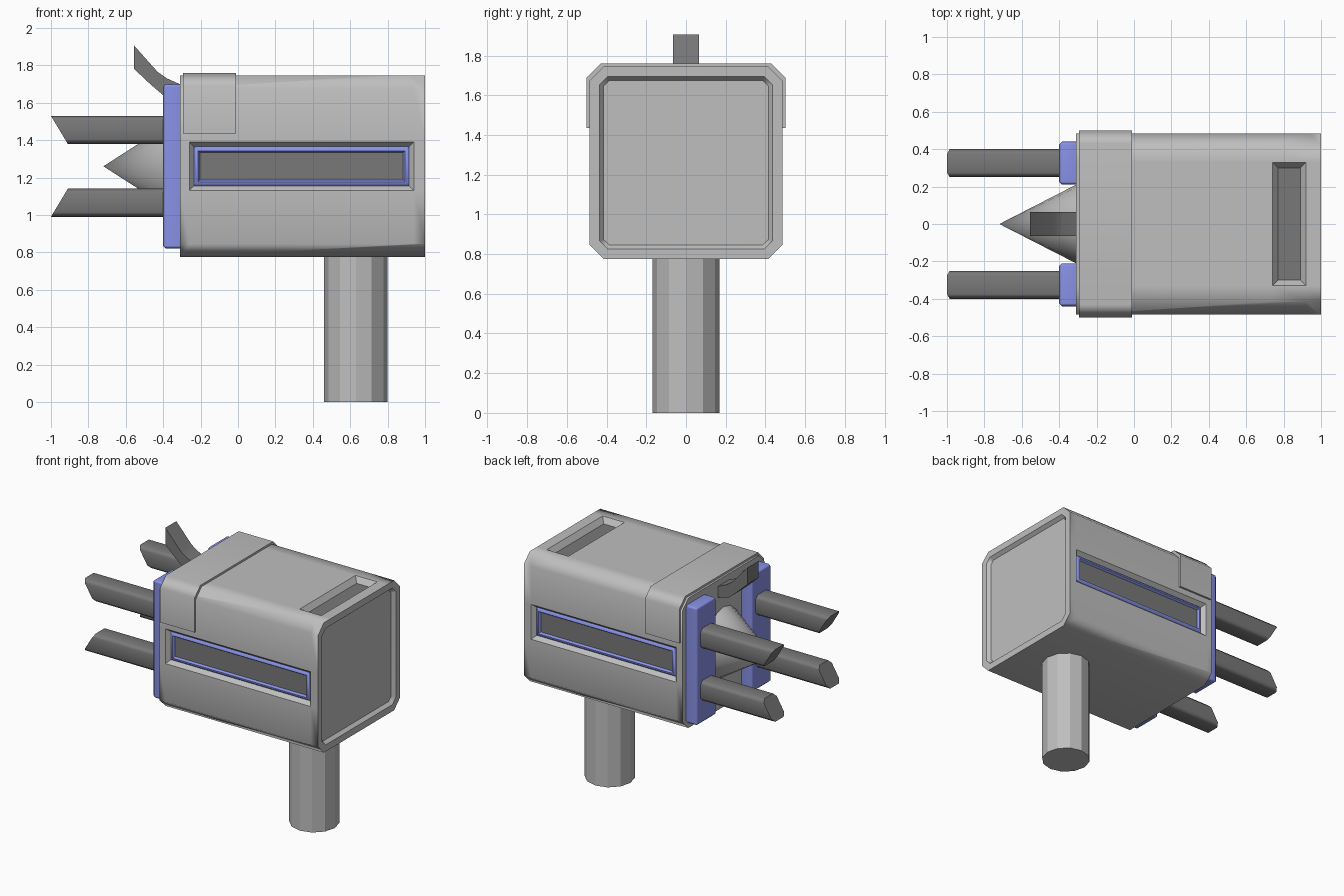
import bpy, bmesh, math
from mathutils import Vector, Matrix

cube = bpy.data.objects.get("Cube")
if cube:
    bpy.data.objects.remove(cube, do_unlink=True)


def material(name, rgb):
    m = bpy.data.materials.new(name)
    m.use_nodes = True
    m.diffuse_color = (*rgb, 1)
    m.node_tree.nodes["Principled BSDF"].inputs["Base Color"].default_value = (*rgb, 1)
    return m


GREY = material("light grey", (0.52, 0.52, 0.52))
DARK = material("dark grey", (0.19, 0.19, 0.19))
BLUE = material("periwinkle blue", (0.25, 0.29, 0.80))


def finish(name, bm, mats, smooth=True):
    bmesh.ops.recalc_face_normals(bm, faces=bm.faces)
    mesh = bpy.data.meshes.new(name)
    bm.to_mesh(mesh)
    bm.free()
    for m in mats:
        mesh.materials.append(m)
    ob = bpy.data.objects.new(name, mesh)
    bpy.context.collection.objects.link(ob)
    if smooth:
        bpy.ops.object.select_all(action="DESELECT")
        ob.select_set(True)
        bpy.context.view_layer.objects.active = ob
        bpy.ops.object.shade_smooth_by_angle(angle=math.radians(46))
        mod = ob.modifiers.new("flat_face_normals", "WEIGHTED_NORMAL")
        mod.keep_sharp = True
    return ob


def prism(profile, axis, start, end):
    """Extrude a 2D profile (other horizontal axis, z) along x or y."""
    bm = bmesh.new()
    rings = []
    for d in (start, end):
        rings.append([bm.verts.new((d, u, z) if axis == "x" else (u, d, z))
                      for u, z in profile])
    a, b = rings
    n = len(profile)
    bm.faces.new(a)
    bm.faces.new(b[::-1])
    for i in range(n):
        j = (i + 1) % n
        bm.faces.new((a[i], b[i], b[j], a[j]))
    bmesh.ops.recalc_face_normals(bm, faces=bm.faces)
    return bm


def chamfered(u0, u1, z0, z1, c):
    return [(u0 + c, z0), (u1 - c, z0), (u1, z0 + c), (u1, z1 - c),
            (u1 - c, z1), (u0 + c, z1), (u0, z1 - c), (u0, z0 + c)]


def facing(bm, normal):
    bm.normal_update()
    return [f for f in bm.faces if f.normal.dot(normal) > 0.99]


def cut_patch(bm, normal, lo, hi):
    """Cut a rectangle into one flat side and return its face."""
    for axis in range(3):
        if abs(normal[axis]) > 0.5:
            continue
        direction = Vector((0, 0, 0))
        direction[axis] = 1
        for limit in (lo, hi):
            faces = facing(bm, normal)
            geom = (faces + list({e for f in faces for e in f.edges})
                    + list({v for f in faces for v in f.verts}))
            bmesh.ops.bisect_plane(bm, geom=geom, plane_co=limit, plane_no=direction)
    centre = (Vector(lo) + Vector(hi)) / 2
    plane = [i for i in range(3) if abs(normal[i]) < 0.5]
    return min(facing(bm, normal), key=lambda f: sum(
        (f.calc_center_median()[i] - centre[i]) ** 2 for i in plane))


def inset(bm, face, thickness, depth, ring_mat=0):
    bm.normal_update()
    ring = bmesh.ops.inset_individual(bm, faces=[face], thickness=thickness,
                                      depth=depth, use_even_offset=True)["faces"]
    for f in ring:
        if f is not face:
            f.material_index = ring_mat


# Main housing, with rimmed end panel
bm = prism(chamfered(-0.485, 0.485, 0.775, 1.745, 0.07), "x", -0.31, 1.0)
end = facing(bm, Vector((1, 0, 0)))[0]
inset(bm, end, 0.05, 0)
inset(bm, end, 0.02, -0.025)

# Framed slots on both sides
for side in (-1, 1):
    slot = cut_patch(bm, Vector((0, side, 0)), (-0.26, 0, 1.13), (0.94, 0, 1.39))
    inset(bm, slot, 0.025, -0.03)
    inset(bm, slot, 0.012, 0.012, 1)
    inset(bm, slot, 0.01, 0, 1)
    inset(bm, slot, 0.01, -0.015, 1)
    slot.material_index = 2

# Sunken vent on top
vent = cut_patch(bm, Vector((0, 0, 1)), (0.74, -0.33, 0), (0.92, 0.33, 0))
inset(bm, vent, 0.03, -0.04)
vent.material_index = 2
finish("housing", bm, [GREY, BLUE, DARK])

# Saddle band over the top
band = [(-0.5, 1.435), (0.5, 1.435), (0.5, 1.69), (0.43, 1.76), (-0.43, 1.76), (-0.5, 1.69)]
finish("saddle_band", prism(band, "x", -0.295, -0.01), [GREY])

# Support post
bm = bmesh.new()
bmesh.ops.create_cone(bm, cap_ends=True, segments=12, radius1=0.17, radius2=0.17, depth=0.8,
                      matrix=Matrix.Translation((0.63, 0, 0.4)))
finish("post", bm, [GREY], smooth=False)

# Pointed nose
bm = bmesh.new()
bmesh.ops.create_cone(bm, cap_ends=True, segments=16, radius1=0.21, radius2=0, depth=0.41,
                      matrix=Matrix.Translation((-0.515, 0, 1.26))
                      @ Matrix.Diagonal((1, 1, 1.25, 1))
                      @ Matrix.Rotation(-math.pi / 2, 4, "Y"))
finish("nose_cone", bm, [GREY])

# Curved hook
hook = [(-0.555, 1.905), (-0.43, 1.765), (-0.38, 1.73), (-0.29, 1.69),
        (-0.29, 1.61), (-0.40, 1.64), (-0.47, 1.70), (-0.555, 1.78)]
finish("hook", prism(hook, "y", -0.065, 0.065), [DARK])

# Mounting plates and slanted prongs
for side, label in ((1, "left"), (-1, "right")):
    u0, u1 = sorted((side * 0.21, side * 0.44))
    plate = [(u0, 0.82), (u1, 0.82), (u1, 1.70), (u0, 1.70)]
    bm = prism(plate, "x", -0.40, -0.29)
    bmesh.ops.bevel(bm, geom=bm.edges[:], offset=0.015, segments=1, affect="EDGES")
    finish(label + "_plate", bm, [BLUE])

    u0, u1 = sorted((side * 0.25, side * 0.40))
    for level, z0, z1 in (("upper", 1.38, 1.53), ("lower", 0.99, 1.14)):
        bm = prism(chamfered(u0, u1, z0, z1, 0.025), "x", -1.0, -0.35)
        for v in bm.verts:
            if v.co.x < -0.9:
                away = z1 - v.co.z if level == "upper" else v.co.z - z0
                v.co.x += 0.6 * away
        finish(label + "_" + level + "_prong", bm, [DARK])
